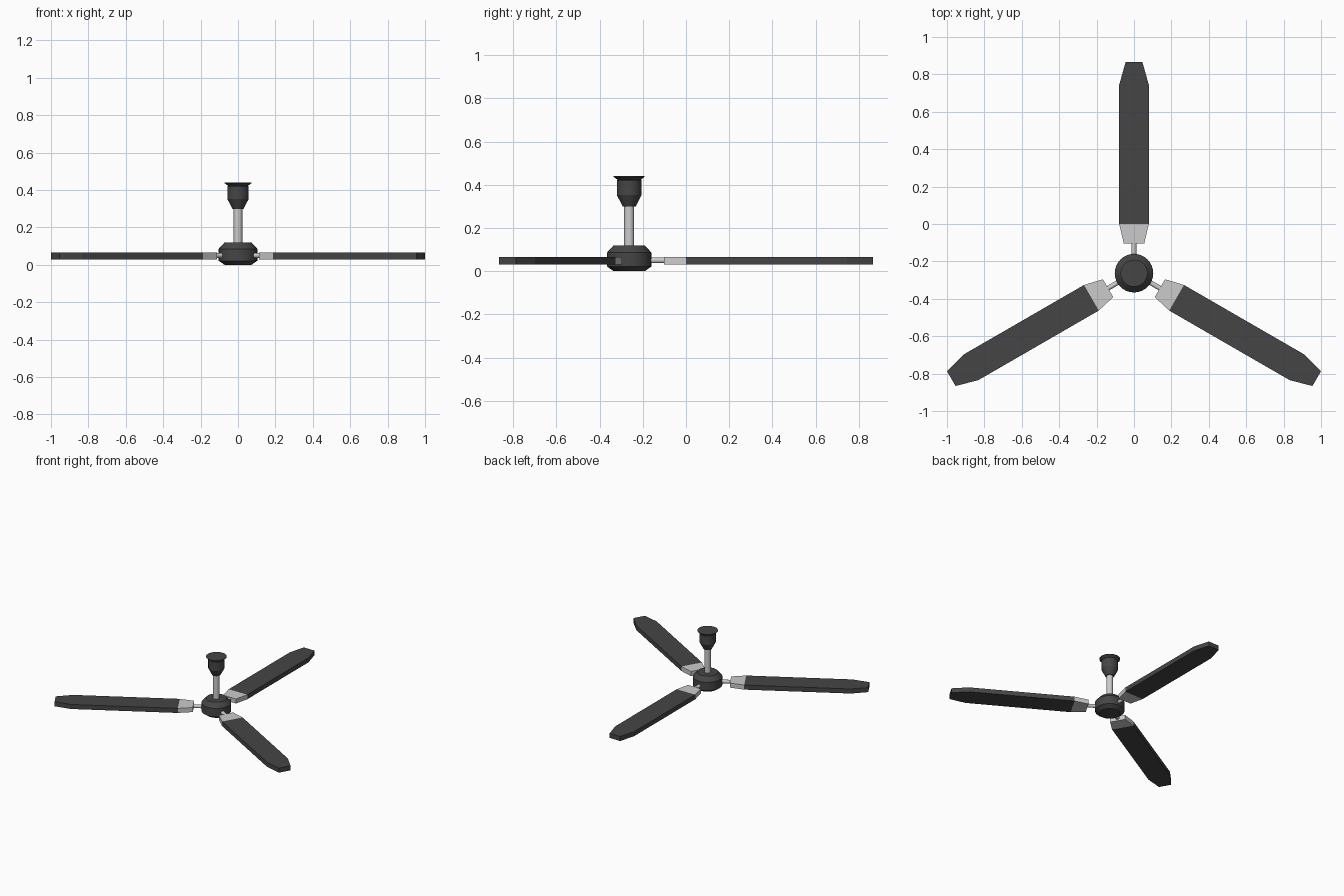
import bpy, bmesh
from math import radians, sin, cos, pi
from mathutils import Matrix

if "Cube" in bpy.data.objects:
    bpy.data.objects.remove(bpy.data.objects["Cube"])

HUB_Y = -0.263
dark = bpy.data.materials.new("dark_grey")
dark.diffuse_color = (0.06, 0.06, 0.06, 1)
dark.use_nodes = True
dark.node_tree.nodes["Principled BSDF"].inputs["Base Color"].default_value = dark.diffuse_color


def finish(name, bm, mat=None, smooth=False):
    bmesh.ops.recalc_face_normals(bm, faces=bm.faces)
    me = bpy.data.meshes.new(name)
    bm.to_mesh(me)
    bm.free()
    ob = bpy.data.objects.new(name, me)
    bpy.context.collection.objects.link(ob)
    if mat:
        me.materials.append(mat)
    if smooth:
        bpy.ops.object.select_all(action='DESELECT')
        bpy.context.view_layer.objects.active = ob
        ob.select_set(True)
        bpy.ops.object.shade_smooth_by_angle(angle=radians(25))
    return ob


def lathe(name, profile, sides=32, mat=None, xform=None):
    """Closed solid of revolution about z from (radius, z) points."""
    bm = bmesh.new()
    rings = [[bm.verts.new((r * cos(2 * pi * i / sides), r * sin(2 * pi * i / sides), z))
              for i in range(sides)] for r, z in profile]
    for a, b in zip(rings, rings[1:]):
        for i in range(sides):
            j = (i + 1) % sides
            bm.faces.new((a[i], a[j], b[j], b[i]))
    bm.faces.new(rings[0][::-1])
    bm.faces.new(rings[-1])
    bm.transform(xform or Matrix.Translation((0, HUB_Y, 0)))
    return finish(name, bm, mat, True)


def plate(name, outline, z0, z1, xform, mat=None):
    """Flat plate, symmetric about y, from (half width, radius) points."""
    bm = bmesh.new()
    pts = outline + [(-w, r) for w, r in reversed(outline)]
    face = bm.faces.new([bm.verts.new((w, r, z0)) for w, r in pts])
    ext = bmesh.ops.extrude_face_region(bm, geom=[face])
    top = [v for v in ext["geom"] if isinstance(v, bmesh.types.BMVert)]
    bmesh.ops.translate(bm, verts=top, vec=(0, 0, z1 - z0))
    bm.transform(xform)
    return finish(name, bm, mat)


# Motor housing, down rod and ceiling canopy
lathe("motor_housing", [(0.072, 0), (0.103, 0.022), (0.103, 0.086), (0.072, 0.12)], mat=dark)
lathe("down_rod", [(0.023, 0.11), (0.023, 0.31)])
lathe("canopy_cup", [(0.03, 0.30), (0.057, 0.352), (0.057, 0.42), (0.05, 0.427)], mat=dark)
lathe("ceiling_flange", [(0.05, 0.42), (0.072, 0.437), (0.072, 0.44)], mat=dark)

# Three blades, each with a bracket and an arm
for k in range(3):
    m = Matrix.Translation((0, HUB_Y, 0)) @ Matrix.Rotation(radians(120 * k), 4, 'Z')
    plate(f"blade_{k + 1}", [(0.079, 0.263), (0.079, 1.008), (0.045, 1.128)], 0.03, 0.065, m, dark)
    plate(f"blade_bracket_{k + 1}", [(0.055, 0.16), (0.079, 0.263)], 0.03, 0.065, m)
    arm = m @ Matrix.Translation((0, 0, 0.05)) @ Matrix.Rotation(radians(-90), 4, 'X')
    lathe(f"blade_arm_{k + 1}", [(0.013, 0.08), (0.013, 0.17)], 16, None, arm)
